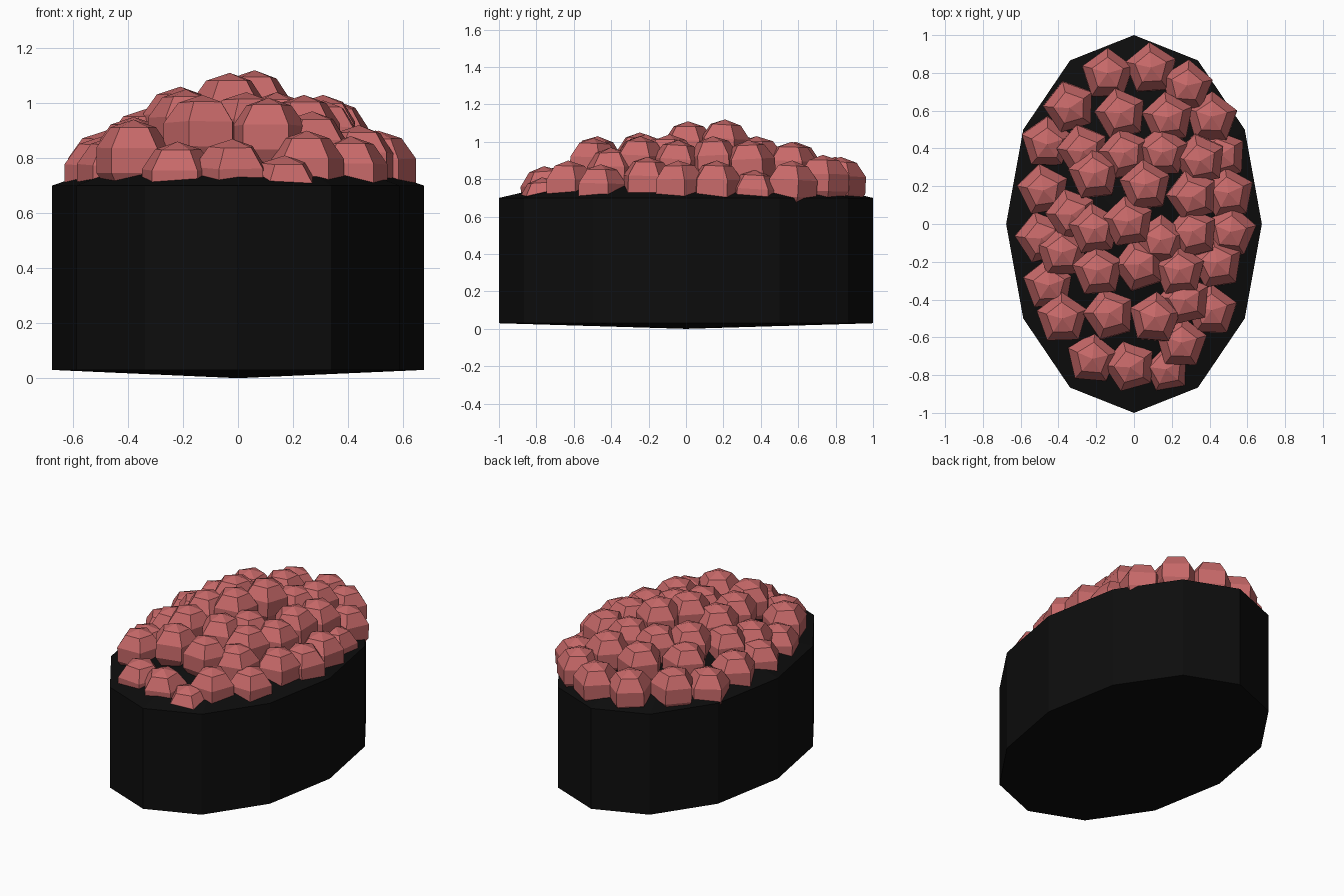
import bpy
import bmesh
import math
import random
from mathutils import Matrix, Vector

random.seed(4)

default_cube = bpy.data.objects.get("Cube")
if default_cube:
    bpy.data.objects.remove(default_cube, do_unlink=True)


def make_material(name, colour):
    material = bpy.data.materials.new(name)
    material.use_nodes = True
    material.diffuse_color = colour
    shader = material.node_tree.nodes["Principled BSDF"]
    shader.inputs["Base Color"].default_value = colour
    shader.inputs["Roughness"].default_value = 0.8
    return material


def make_object(name, bm, material):
    bmesh.ops.recalc_face_normals(bm, faces=bm.faces)
    mesh = bpy.data.meshes.new(name)
    bm.to_mesh(mesh)
    bm.free()
    mesh.materials.append(material)
    obj = bpy.data.objects.new(name, mesh)
    bpy.context.collection.objects.link(obj)
    return obj


black = make_material("seaweed black", (0.004, 0.004, 0.004, 1))
pink = make_material("roe pink", (0.57, 0.14, 0.14, 1))

# Oval twelve-sided wrap, with a shallow point below and a raised top
SIDES = 12
WIDTH, LENGTH = 0.677, 1.0
bm = bmesh.new()
rings = []
for z in (0.03, 0.70):
    ring = []
    for i in range(SIDES):
        angle = math.tau * i / SIDES
        ring.append(bm.verts.new((WIDTH * math.cos(angle), LENGTH * math.sin(angle), z)))
    rings.append(ring)
bottom_tip = bm.verts.new((0, 0, 0))
top_tip = bm.verts.new((0, 0, 0.93))
low, high = rings
for i in range(SIDES):
    j = (i + 1) % SIDES
    bm.faces.new((low[i], low[j], high[j], high[i]))
    bm.faces.new((low[j], low[i], bottom_tip))
    bm.faces.new((high[i], high[j], top_tip))
make_object("seaweed_wrap", bm, black)

# Roe pearls: x, y and top height, in hundredths
PEARLS = [
    (-14, 79, 92), (9, 82, 92), (28, 73, 93), (-34, 62, 92), (-7, 58, 100),
    (18, 56, 100), (41, 56, 90), (-46, 43, 88), (-27, 39, 98), (-5, 37, 103),
    (15, 38, 103), (35, 34, 101), (46, 36, 85), (-48, 18, 90), (-21, 26, 105),
    (6, 20, 112), (31, 15, 103), (50, 16, 90), (-33, 5, 98), (-49, -7, 88),
    (-21, -3, 106), (-3, 1, 111), (14, -9, 104), (31, -5, 101), (51, -4, 90),
    (-38, -15, 95), (-19, -25, 105), (3, -22, 104), (24, -25, 103), (44, -21, 92),
    (-45, -32, 88), (-38, -50, 94), (-13, -48, 103), (11, -50, 102), (27, -40, 97),
    (41, -46, 88), (25, -63, 90), (-22, -71, 86), (-2, -75, 87), (17, -76, 81),
]
RADIUS = 0.148
bm = bmesh.new()
for x, y, top in PEARLS:
    place = Vector((x, y, top)) / 100 - Vector((0, 0, RADIUS))
    turn = Matrix.Rotation(math.radians(6 + random.uniform(-12, 12)), 4, "Z")
    lean = Matrix.Rotation(math.radians(random.uniform(-4, 4)), 4, "X")
    bmesh.ops.create_uvsphere(
        bm, u_segments=5, v_segments=5, radius=RADIUS,
        matrix=Matrix.Translation(place) @ lean @ turn)
make_object("roe_pearls", bm, pink)
